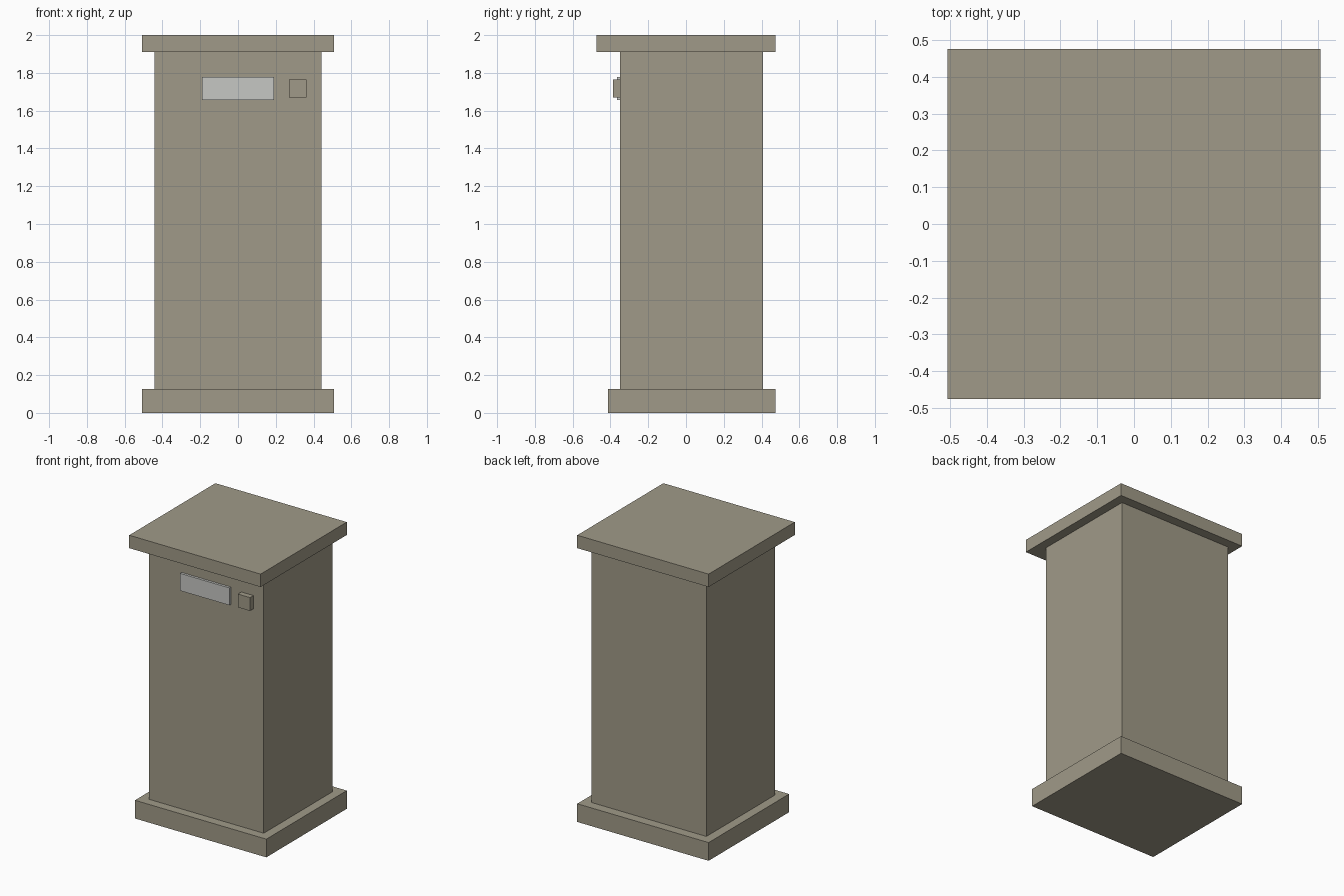
import bpy

if "Cube" in bpy.data.objects:
    bpy.data.objects.remove(bpy.data.objects["Cube"])


def material(name, rgb):
    m = bpy.data.materials.new(name)
    m.diffuse_color = (*rgb, 1.0)
    m.use_nodes = True
    m.node_tree.nodes["Principled BSDF"].inputs["Base Color"].default_value = m.diffuse_color
    return m


def box(name, x, y, z, mat):
    """Axis-aligned box from (min, max) ranges."""
    bpy.ops.mesh.primitive_cube_add(size=1)
    ob = bpy.context.object
    ob.name = name
    ob.location = [(a + b) / 2 for a, b in (x, y, z)]
    ob.scale = [b - a for a, b in (x, y, z)]
    bpy.ops.object.transform_apply(location=False, rotation=False, scale=True)
    ob.data.materials.append(mat)
    return ob


stone = material("warm grey", (0.352, 0.323, 0.246))
silver = material("light grey", (0.565, 0.571, 0.546))

# Plinth, column and overhanging lid
box("base", (-0.507, 0.507), (-0.412, 0.475), (0.0, 0.127), stone)
box("body", (-0.443, 0.443), (-0.349, 0.408), (0.127, 1.91), stone)
box("lid", (-0.507, 0.507), (-0.475, 0.475), (1.91, 2.0), stone)

# Front fittings: plate and square button
box("front_plate", (-0.19, 0.19), (-0.366, -0.349), (1.656, 1.777), silver)
box("button", (0.27, 0.363), (-0.387, -0.349), (1.671, 1.764), stone)
